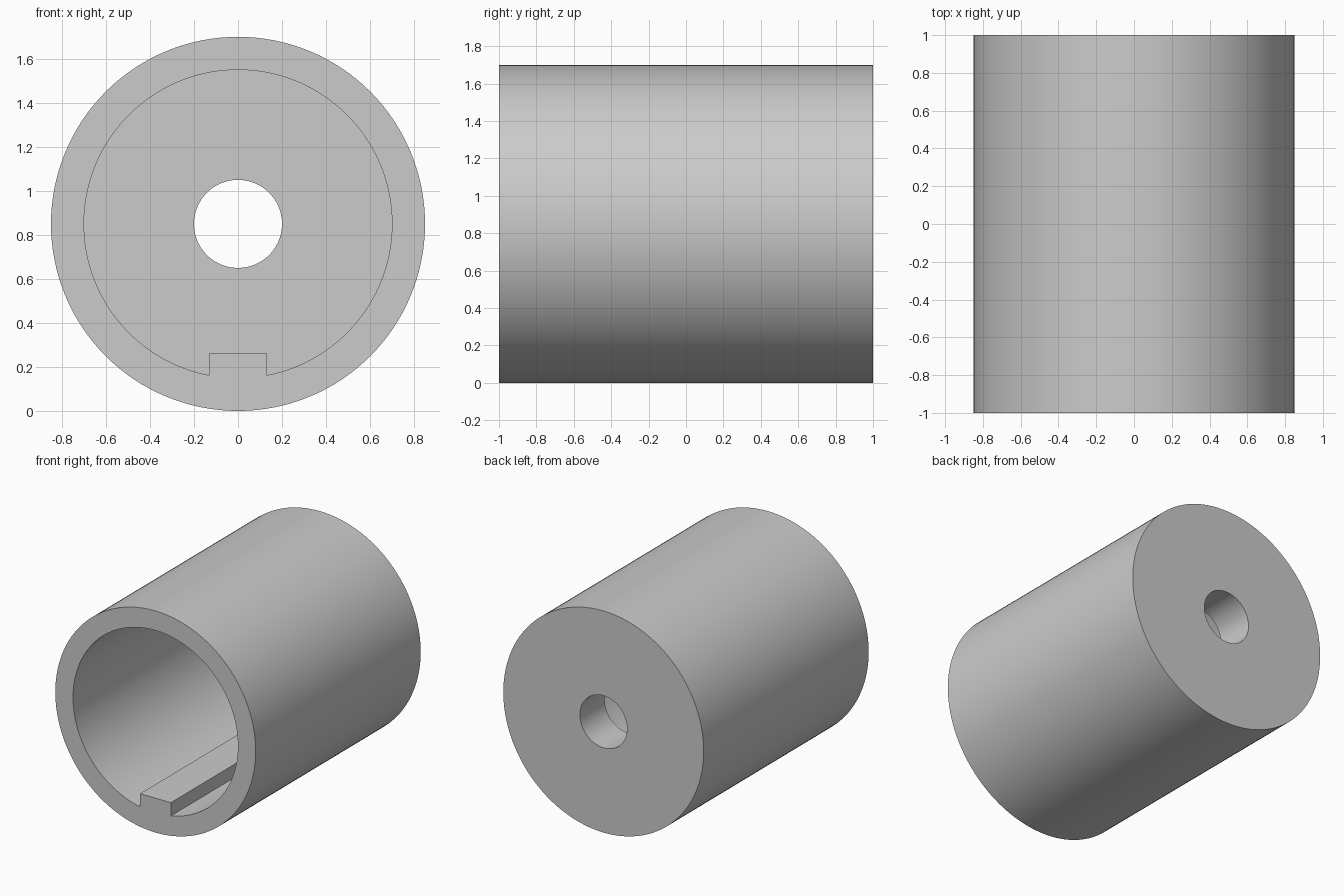
import bpy
import bmesh
from math import sin, cos, pi, asin, sqrt, radians

cube = bpy.data.objects.get("Cube")
if cube:
    bpy.data.objects.remove(cube, do_unlink=True)

RADIUS, BORE, HOLE = 0.85, 0.70, 0.20    # radii
HALF, WALL = 1.0, 0.30                   # half length, end wall thickness
KEY_HALF, KEY_TOP = 0.13, -0.586         # key half width, key top below the axis
SEGMENTS = 128

grey = bpy.data.materials.new("plain grey")
grey.use_nodes = True
colour = (0.6, 0.6, 0.6, 1.0)
grey.diffuse_color = colour
grey.node_tree.nodes["Principled BSDF"].inputs["Base Color"].default_value = colour


def arc(radius, start, end, steps):
    return [(radius * cos(start + (end - start) * i / steps),
             radius * sin(start + (end - start) * i / steps))
            for i in range(steps + 1)]


def circle(radius):
    return arc(radius, 0, 2 * pi, SEGMENTS)[:-1]


def prism(name, outline, front, back):
    """Extrude an x-z outline, given about the axis, along y."""
    bm = bmesh.new()
    face = bm.faces.new([bm.verts.new((x, front, z + RADIUS)) for x, z in outline])
    grown = bmesh.ops.extrude_face_region(bm, geom=[face])["geom"]
    moved = [v for v in grown if isinstance(v, bmesh.types.BMVert)]
    bmesh.ops.translate(bm, verts=moved, vec=(0, back - front, 0))
    bmesh.ops.recalc_face_normals(bm, faces=bm.faces)
    mesh = bpy.data.meshes.new(name)
    bm.to_mesh(mesh)
    bm.free()
    mesh.materials.append(grey)
    obj = bpy.data.objects.new(name, mesh)
    bpy.context.collection.objects.link(obj)
    return obj


def cut(target, cutter):
    cutter.hide_render = True
    mod = target.modifiers.new("cut", "BOOLEAN")
    mod.operation, mod.solver, mod.object = "DIFFERENCE", "EXACT", cutter
    bpy.context.view_layer.objects.active = target
    bpy.ops.object.modifier_apply(modifier=mod.name)
    bpy.data.objects.remove(cutter, do_unlink=True)


# Outer sleeve
sleeve = prism("keyed_sleeve", circle(RADIUS), -HALF, HALF)

# Blind bore, open at the front, leaving a rectangular key along the bottom
gap = asin(KEY_HALF / BORE)
keyed = arc(BORE, -pi / 2 + gap, 1.5 * pi - gap, SEGMENTS)
keyed += [(-KEY_HALF, KEY_TOP), (KEY_HALF, KEY_TOP)]
cut(sleeve, prism("bore_cutter", keyed, -HALF - 0.1, HALF - WALL))

# Shaft hole through the end wall
cut(sleeve, prism("hole_cutter", circle(HOLE), 0, HALF + 0.1))

# Smooth round walls, crisp edges
bpy.ops.object.select_all(action="DESELECT")
sleeve.select_set(True)
bpy.context.view_layer.objects.active = sleeve
bpy.ops.object.shade_smooth_by_angle(angle=radians(30))
